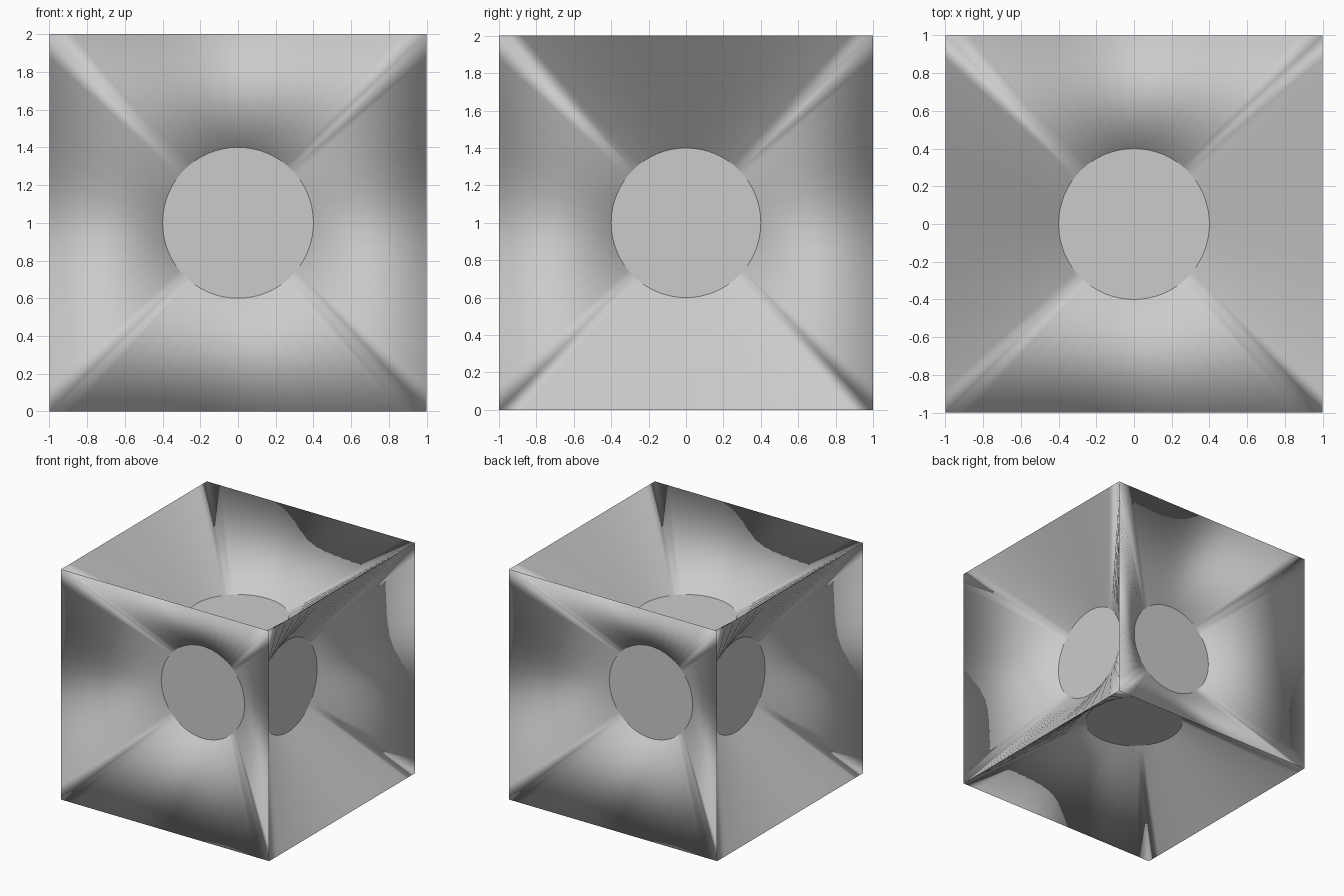
import bpy, bmesh, math
from mathutils import Matrix, Vector

if "Cube" in bpy.data.objects:
    bpy.data.objects.remove(bpy.data.objects["Cube"])

R, DEPTH, SEG = 0.4, 0.52, 16   # disc radius, recess depth, segments per cube edge
bm = bmesh.new()


def funnel(rot):
    """Square rim lofted inward to a recessed round disc, turned onto one cube side."""
    rim, ring = [], []
    for side in range(4):
        turn = Matrix.Rotation(side * math.pi / 2, 3, 'Z')
        for i in range(SEG):
            t = -1 + 2 * i / SEG
            a = t * math.pi / 4
            rim.append(bm.verts.new(rot @ turn @ Vector((1, t, 1))))
            ring.append(bm.verts.new(
                rot @ turn @ Vector((R * math.cos(a), R * math.sin(a), 1 - DEPTH))))
    n = len(rim)
    for i in range(n):
        j = (i + 1) % n
        bm.faces.new((rim[i], rim[j], ring[j], ring[i])).smooth = True
    bm.faces.new(ring)


# six funnels: top, bottom and four sides
for k in range(4):
    funnel(Matrix.Rotation(k * math.pi / 2, 3, 'X'))
for s in (1, -1):
    funnel(Matrix.Rotation(s * math.pi / 2, 3, 'Y'))

bmesh.ops.remove_doubles(bm, verts=bm.verts, dist=1e-4)
bmesh.ops.recalc_face_normals(bm, faces=bm.faces)

# crisp disc outlines and crisp front-to-back cube edges
for e in bm.edges:
    a, b = (v.co for v in e.verts)
    disc = any(len(f.verts) > 4 for f in e.link_faces)
    y_edge = all(abs(abs(p.x) - 1) < 1e-3 and abs(abs(p.z) - 1) < 1e-3 for p in (a, b))
    if disc or y_edge:
        e.smooth = False

bmesh.ops.translate(bm, verts=bm.verts, vec=(0, 0, 1))
mesh = bpy.data.meshes.new("funnel_cube")
bm.to_mesh(mesh)
bm.free()
bpy.context.collection.objects.link(bpy.data.objects.new("funnel_cube", mesh))
